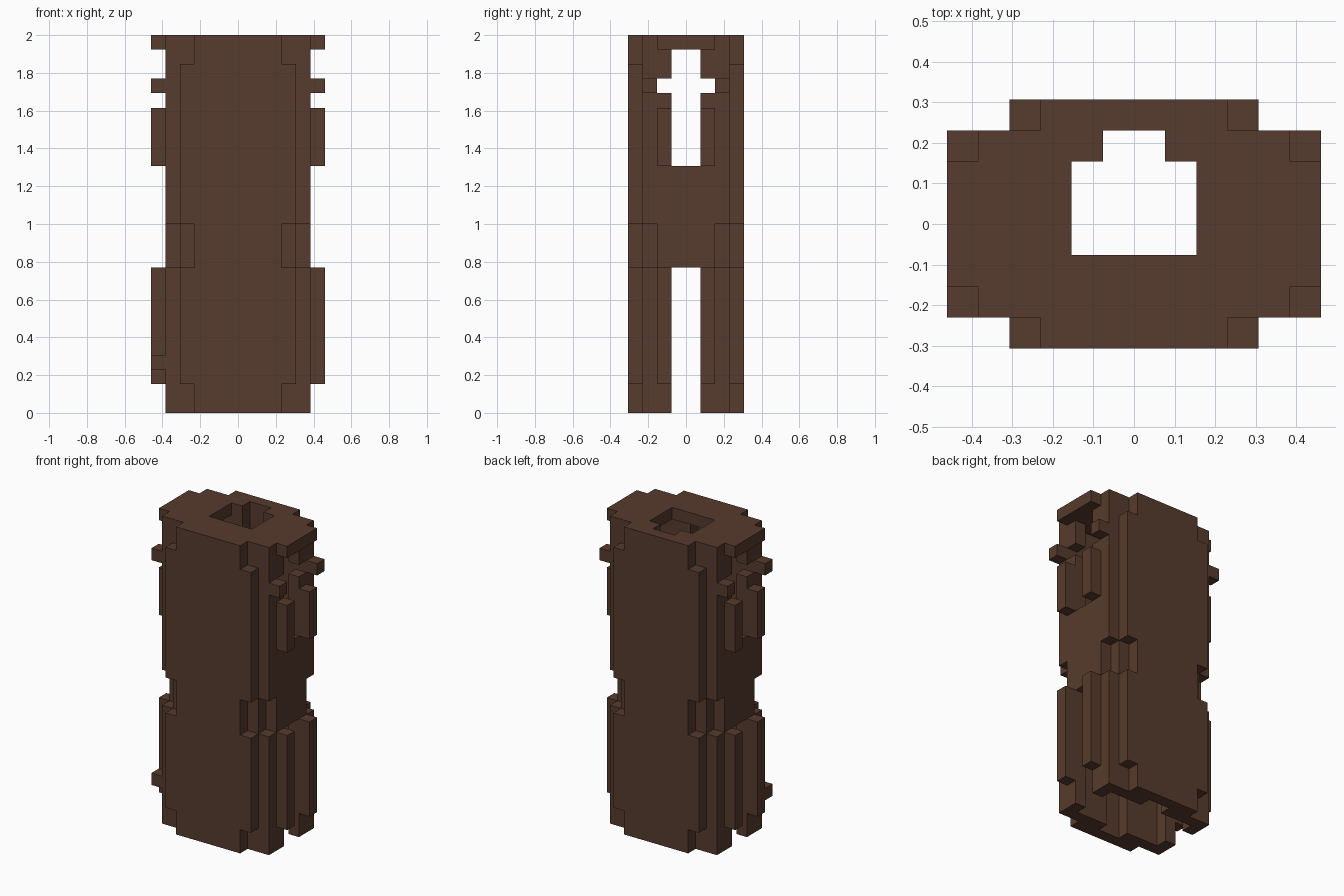
import bpy, bmesh, math
from mathutils import Vector

cube = bpy.data.objects.get("Cube")
if cube:
    bpy.data.objects.remove(cube)

U = 2 / 26  # one block

mat = bpy.data.materials.new("dark_brown")
mat.use_nodes = True
COLOR = (0.095, 0.044, 0.026, 1)
mat.diffuse_color = COLOR
mat.node_tree.nodes["Principled BSDF"].inputs["Base Color"].default_value = COLOR


def box(x0, x1, y0, y1, z0, z1):
    return {(x, y, z) for x in range(x0, x1) for y in range(y0, y1) for z in range(z0, z1)}


def mirrored(cells, axis):
    """Cells plus their reflection across the given axis."""
    return cells | {tuple(-c - 1 if i == axis else c for i, c in enumerate(p)) for p in cells}


parts = {}

# Outer panels: narrow at the foot, waist and collar
panel = box(-4, 4, -4, -3, 2, 24) | box(-3, 3, -4, -3, 0, 26)
panel -= box(-4, -3, -4, -3, 10, 13) | box(3, 4, -4, -3, 10, 13)
parts["front_panel"] = panel
parts["back_panel"] = {(x, -y - 1, z) for x, y, z in panel}

# Inner panels with a central vertical groove, stepped in at the waist
inner = box(-5, 5, -3, -2, 0, 25) - box(-1, 1, -3, -2, 0, 25)
inner -= box(-5, -4, -3, -2, 10, 13) | box(4, 5, -3, -2, 10, 13)
parts["inner_front_panel"] = inner
parts["inner_back_panel"] = {(x, -y - 1, z) for x, y, z in inner}

# Side walls with a leg slot, an upper window and a cross slot
wall = box(4, 5, -2, 2, 0, 25)
wall -= box(4, 5, -1, 1, 0, 10) | box(4, 5, -1, 1, 17, 25) | box(4, 5, -2, 2, 22, 23)
parts["side_walls"] = mirrored(wall, 0)

# Rails beside the slots and short pegs near the top
rails = box(5, 6, -2, -1, 2, 10) | box(5, 6, -2, -1, 17, 21)
parts["side_rails"] = mirrored(mirrored(rails, 0), 1)
parts["side_pegs"] = mirrored(mirrored(box(5, 6, -3, -2, 22, 23), 0), 1)
parts["lower_peg"] = box(-6, -5, -3, -2, 3, 4)

# Top plate with a notched opening
parts["top_plate"] = ((box(-5, 5, -3, 3, 25, 26) | box(-6, 6, -2, 2, 25, 26))
                      - box(-2, 2, -1, 2, 25, 26) - box(-1, 1, 2, 3, 25, 26))

filled = set().union(*parts.values())


def build(name, cells):
    """Skin the exposed sides of the blocks and merge flat areas."""
    bm = bmesh.new()
    verts = {}

    def vert(p):
        key = tuple(round(c) for c in p)
        if key not in verts:
            verts[key] = bm.verts.new(Vector(key) * U)
        return verts[key]

    for cell in sorted(cells):
        for axis in range(3):
            for side in (0, 1):
                step = [0, 0, 0]
                step[axis] = 2 * side - 1
                if tuple(c + s for c, s in zip(cell, step)) in filled:
                    continue
                loop = []
                for a, b in ((0, 0), (1, 0), (1, 1), (0, 1)):
                    p = list(cell)
                    p[axis] += side
                    p[(axis + 1) % 3] += a
                    p[(axis + 2) % 3] += b
                    loop.append(vert(p))
                bm.faces.new(loop if side else loop[::-1])
    bmesh.ops.dissolve_limit(bm, angle_limit=math.radians(1),
                             verts=bm.verts[:], edges=bm.edges[:])
    mesh = bpy.data.meshes.new(name)
    bm.to_mesh(mesh)
    bm.free()
    mesh.materials.append(mat)
    bpy.context.collection.objects.link(bpy.data.objects.new(name, mesh))


for part_name, part_cells in parts.items():
    build(part_name, part_cells)
